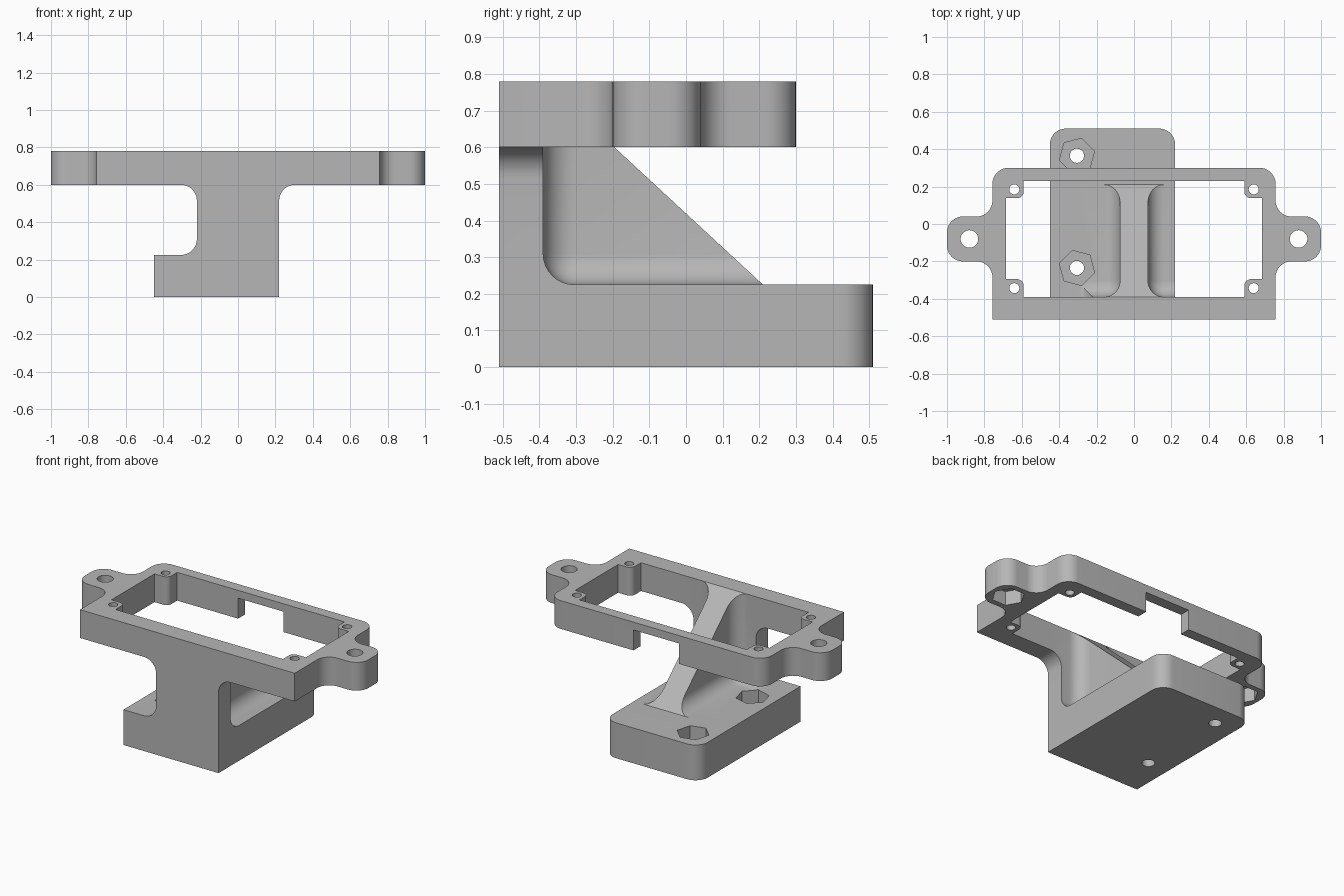
import bpy, bmesh, math
from mathutils import Vector

cube = bpy.data.objects.get("Cube")
if cube:
    bpy.data.objects.remove(cube, do_unlink=True)

grey = bpy.data.materials.new("plain_grey")
grey.use_nodes = True
grey.diffuse_color = (0.47, 0.47, 0.47, 1)
grey.node_tree.nodes["Principled BSDF"].inputs["Base Color"].default_value = (0.47, 0.47, 0.47, 1)

R = 0.085                       # common fillet radius
FLOOR, UNDER, TOP = 0.225, 0.6, 0.78
FRONT, INNER = -0.51, -0.39     # front face and inner face of the front wall


def rounded(points, steps=10):
    """Outline from (u, v, radius) corners, each replaced by an arc."""
    out = []
    for i, (u, v, r) in enumerate(points):
        p = Vector((u, v))
        if not r:
            out.append(p)
            continue
        a = (Vector(points[i - 1][:2]) - p).normalized()
        b = (Vector(points[(i + 1) % len(points)][:2]) - p).normalized()
        half = a.angle(b) / 2
        centre = p + (a + b).normalized() * (r / math.sin(half))
        start = p + a * (r / math.tan(half)) - centre
        end = p + b * (r / math.tan(half)) - centre
        sweep = math.pi - 2 * half
        for k in range(steps + 1):
            t = k / steps
            arc = start * math.sin((1 - t) * sweep) + end * math.sin(t * sweep)
            out.append(centre + arc / math.sin(sweep))
    return out


def finish(name, bm):
    bmesh.ops.recalc_face_normals(bm, faces=bm.faces)
    mesh = bpy.data.meshes.new(name)
    bm.to_mesh(mesh)
    bm.free()
    mesh.materials.append(grey)
    ob = bpy.data.objects.new(name, mesh)
    bpy.context.collection.objects.link(ob)
    return ob


def prism(name, outline, axis, lo, hi):
    """Extrude a flat outline along the given axis."""
    place = {"x": lambda p: (lo, p[0], p[1]),
             "y": lambda p: (p[0], lo, p[1]),
             "z": lambda p: (p[0], p[1], lo)}[axis]
    bm = bmesh.new()
    face = bm.faces.new([bm.verts.new(place(p)) for p in outline])
    grown = bmesh.ops.extrude_face_region(bm, geom=[face])["geom"]
    shift = Vector([hi - lo if axis == a else 0 for a in "xyz"])
    bmesh.ops.translate(bm, vec=shift, verts=[g for g in grown if isinstance(g, bmesh.types.BMVert)])
    return finish(name, bm)


def box(name, lo, hi, bevel=0):
    bm = bmesh.new()
    bmesh.ops.create_cube(bm, size=1)
    for v in bm.verts:
        v.co = [l + (c + 0.5) * (h - l) for c, l, h in zip(v.co, lo, hi)]
    if bevel:
        bmesh.ops.bevel(bm, geom=bm.edges[:], offset=bevel, segments=8, profile=0.5, affect="EDGES")
    return finish(name, bm)


def cylinder(name, x, y, radius, lo, hi, sides=32, turn=0):
    ring = [(x + radius * math.cos(turn + math.tau * k / sides),
             y + radius * math.sin(turn + math.tau * k / sides)) for k in range(sides)]
    return prism(name, ring, "z", lo, hi)


def combine(target, other, operation):
    mod = target.modifiers.new(operation, "BOOLEAN")
    mod.operation, mod.solver, mod.object = operation, "EXACT", other
    bpy.context.view_layer.objects.active = target
    bpy.ops.object.modifier_apply(modifier=mod.name)
    bpy.data.objects.remove(other, do_unlink=True)


def mirrored(points):
    return points + [(-u, v, r) for u, v, r in reversed(points)]


# Upright column: front silhouette, sloped off at the back, hollowed both sides of the rib
flare = UNDER + 0.05
column = prism("column", rounded([
    (-0.45, 0, 0), (0.22, 0, 0), (0.22, UNDER, R), (0.4, UNDER, 0), (0.4, TOP, 0),
    (-0.4, TOP, 0), (-0.4, UNDER, 0), (-0.22, UNDER, R), (-0.22, FLOOR, R), (-0.45, FLOOR, 0),
]), "y", FRONT, 0.35)
slope = prism("slope_cutter", [(INNER, TOP), (0.21, FLOOR), (0.6, FLOOR), (0.6, 1), (INNER, 1)], "x", -1, 1)
combine(column, slope, "DIFFERENCE")
for lo, hi in ((0.075, 0.8), (-0.8, -0.075)):
    combine(column, box("pocket_cutter", (lo, INNER, FLOOR), (hi, 0.9, 1.5), R), "DIFFERENCE")

# Base block with rounded back corners
base = prism("mounting_bracket", rounded([
    (-0.45, FRONT, 0), (0.22, FRONT, 0), (0.22, 0.51, R), (-0.45, 0.51, R)]), "z", 0, FLOOR)

# Frame with side ears, opening with corner bosses, and rib notch in the back wall
frame = prism("frame", rounded(mirrored([
    (0.757, FRONT, 0), (0.757, -0.2, R), (1, -0.2, R), (1, 0.04, R), (0.757, 0.04, R), (0.757, 0.3, R),
])), "z", UNDER, TOP)
opening = prism("opening_cutter", rounded(mirrored([
    (0.59, INNER, 0), (0.59, -0.295, 0.035), (0.685, -0.295, 0),
    (0.685, 0.138, 0), (0.59, 0.138, 0.035), (0.59, 0.23, 0),
])), "z", 0.5, 0.9)
combine(frame, opening, "DIFFERENCE")
combine(frame, box("notch_cutter", (-0.16, 0.2, 0.5), (0.16, 0.4, 0.73)), "DIFFERENCE")

# Join into one solid
combine(base, column, "UNION")
combine(base, frame, "UNION")

# Screw holes in ears and corner bosses, nut pockets under the ears
for side in (-1, 1):
    combine(base, cylinder("ear_hole", side * 0.88, -0.08, 0.047, 0.5, 0.9), "DIFFERENCE")
    combine(base, cylinder("ear_nut", side * 0.88, -0.08, 0.097, 0.5, 0.69, 6), "DIFFERENCE")
    for y in (-0.343, 0.185):
        combine(base, cylinder("boss_hole", side * 0.64, y, 0.027, 0.5, 0.9, 20), "DIFFERENCE")

# Screw holes and nut pockets in the base
for y, turn in ((0.365, 15), (-0.235, 45)):
    combine(base, cylinder("base_hole", -0.305, y, 0.038, -0.1, 0.3), "DIFFERENCE")
    combine(base, cylinder("base_nut", -0.305, y, 0.097, 0.125, 0.35, 6, math.radians(turn)), "DIFFERENCE")

bpy.ops.object.select_all(action="DESELECT")
base.select_set(True)
bpy.context.view_layer.objects.active = base
bpy.ops.object.shade_smooth_by_angle(angle=math.radians(30))
